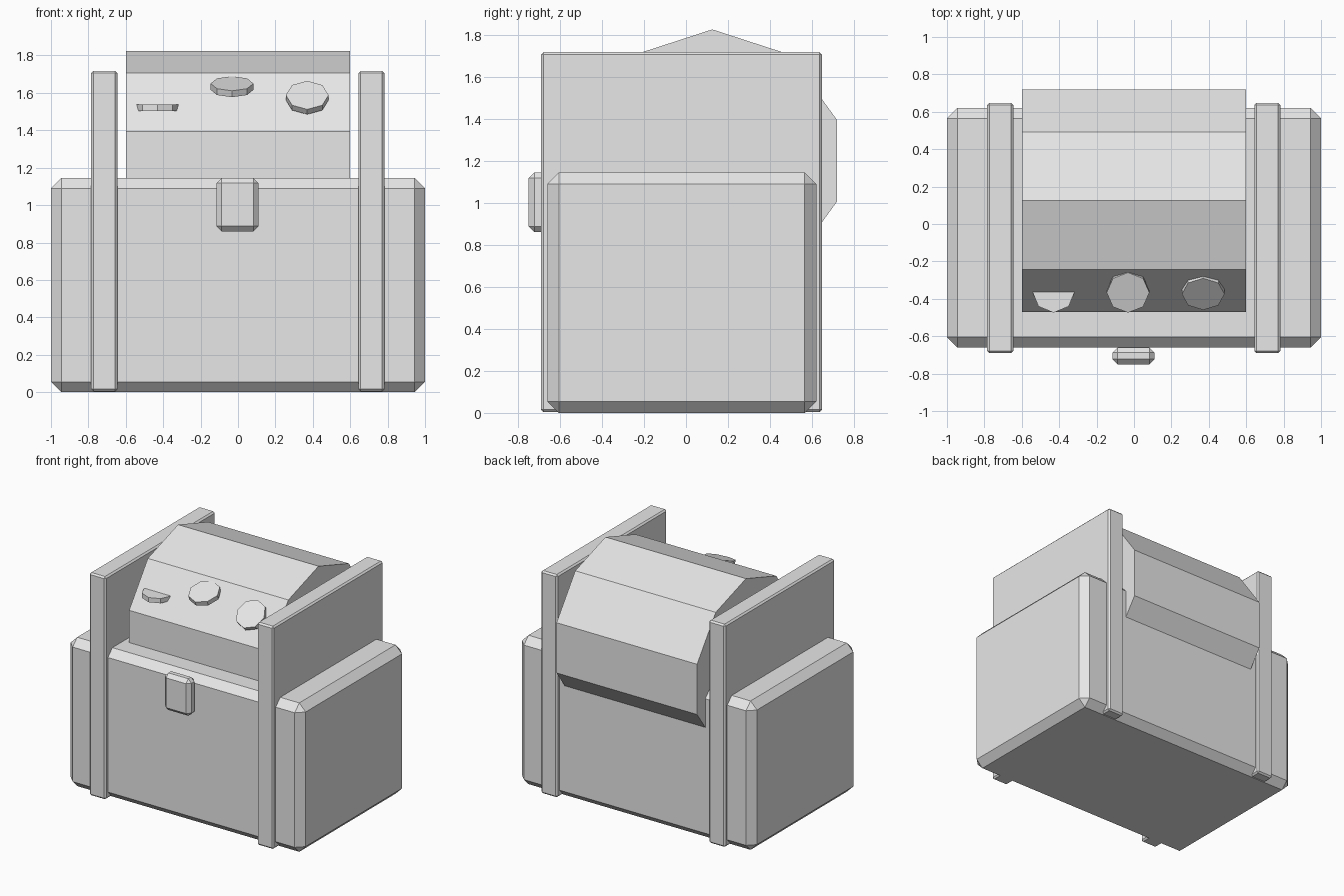
import bpy
from math import radians
from mathutils import Matrix, Vector

cube = bpy.data.objects.get("Cube")
if cube:
    bpy.data.objects.remove(cube, do_unlink=True)

grey = bpy.data.materials.new("plain grey")
grey.use_nodes = True
colour = (0.8, 0.8, 0.8, 1)
grey.diffuse_color = colour
grey.node_tree.nodes["Principled BSDF"].inputs["Base Color"].default_value = colour


def bevelled_box(name, low, high, bevel):
    """Box between two corners with single-cut chamfered edges."""
    low, high = Vector(low), Vector(high)
    bpy.ops.mesh.primitive_cube_add(size=1)
    ob = bpy.context.object
    ob.name = name
    ob.data.transform(Matrix.Translation((low + high) / 2) @ Matrix.Diagonal((high - low).to_4d()))
    ob.data.materials.append(grey)
    mod = ob.modifiers.new("chamfer", "BEVEL")
    mod.width = bevel
    mod.segments = 1
    mod.limit_method = "NONE"
    return ob


def prism(name, sides, radius, depth, matrix):
    """Regular flat-shaded prism with a corner on its local x axis."""
    bpy.ops.mesh.primitive_cylinder_add(vertices=sides, radius=radius, depth=depth)
    ob = bpy.context.object
    ob.name = name
    ob.data.transform(matrix)
    ob.data.materials.append(grey)
    return ob


# Chest body and front latch
bevelled_box("chest_body", (-1, -0.66, 0), (1, 0.62, 1.145), 0.055)
bevelled_box("front_latch", (-0.115, -0.75, 0.86), (0.11, -0.66, 1.145), 0.028)

# Upright side panels
for side, x in (("right", -0.715), ("left", 0.713)):
    bevelled_box(side + "_panel", (x - 0.07, -0.69, 0.004), (x + 0.07, 0.648, 1.717), 0.012)

# Ten-sided drum lying across the chest; local y, the first corner, goes to world z side-on
drum_turn = Matrix.Rotation(radians(90), 4, "Y") @ Matrix.Rotation(radians(90), 4, "Z")
prism("drum", 10, 0.625, 1.196, Matrix.Translation((0, 0.125, 1.2)) @ drum_turn)

# Eight-sided buttons, each tilted further forward
buttons = (
    ("right", (-0.43, -0.36, 1.538), 0),
    ("middle", (-0.032, -0.367, 1.65), 20),
    ("left", (0.37, -0.375, 1.588), 42),
)
for label, face_centre, tilt in buttons:
    place = Matrix.Translation(face_centre) @ Matrix.Rotation(radians(tilt), 4, "X")
    prism(label + "_button", 8, 0.114, 0.036, place @ Matrix.Translation((0, 0, -0.018)))
